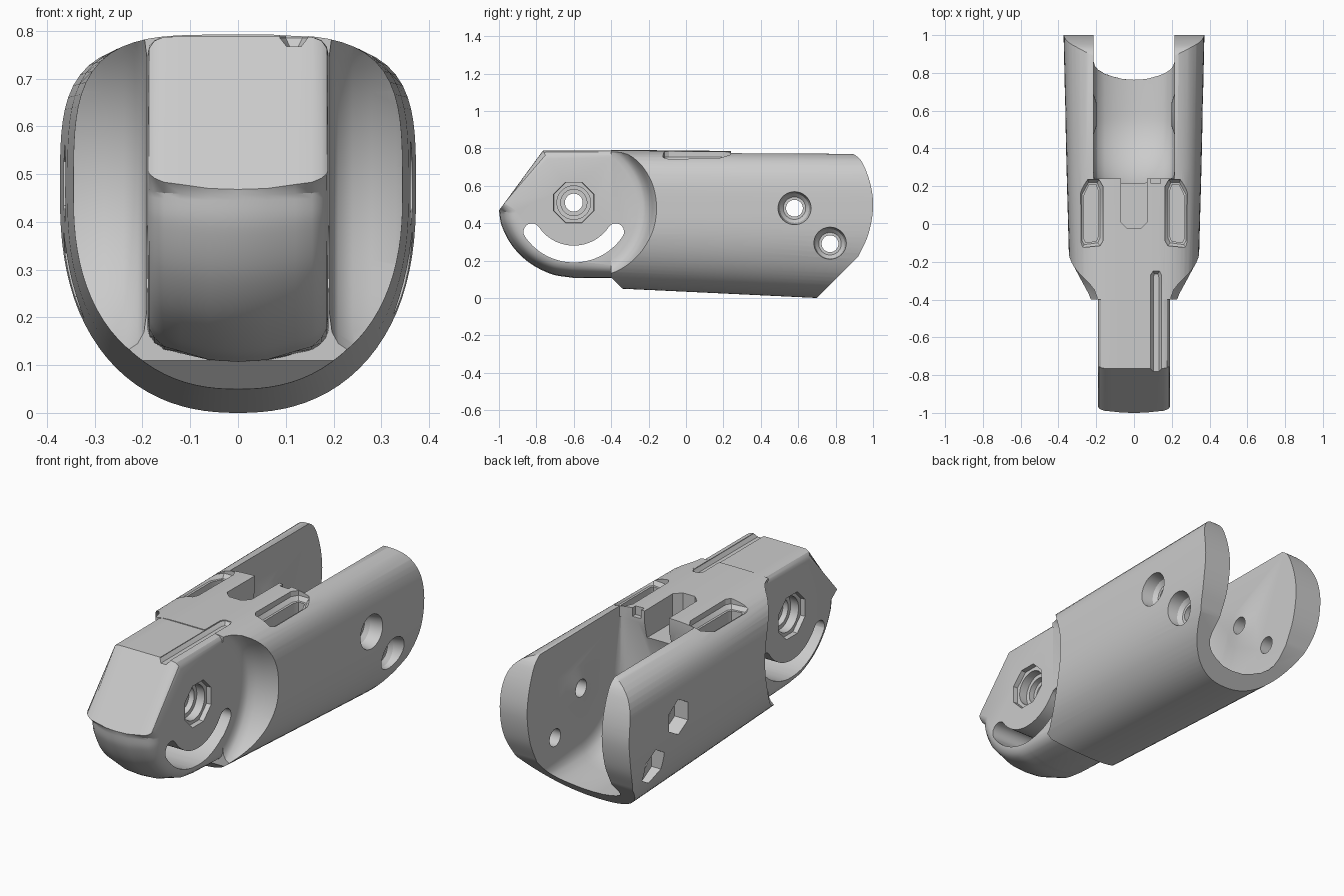
import bpy, bmesh
from math import sin, cos, pi, radians
from mathutils import Vector

if "Cube" in bpy.data.objects:
    bpy.data.objects.remove(bpy.data.objects["Cube"])


def loft(name, rings):
    """Closed solid through rings of equal point count."""
    bm = bmesh.new()
    rows = [[bm.verts.new(p) for p in r] for r in rings]
    n = len(rows[0])
    for a, b in zip(rows, rows[1:]):
        for i in range(n):
            j = (i + 1) % n
            bm.faces.new((a[i], a[j], b[j], b[i]))
    bm.faces.new(rows[0][::-1])
    bm.faces.new(rows[-1])
    bm.normal_update()
    if bm.calc_volume(signed=True) < 0:
        bmesh.ops.reverse_faces(bm, faces=bm.faces[:])
    me = bpy.data.meshes.new(name)
    bm.to_mesh(me)
    bm.free()
    ob = bpy.data.objects.new(name, me)
    bpy.context.collection.objects.link(ob)
    return ob


def volume(me):
    bm = bmesh.new()
    bm.from_mesh(me)
    v = bm.calc_volume()
    bm.free()
    return v


def combine(target, other, op='DIFFERENCE'):
    """Apply a boolean; fall back to another solver if the result collapses."""
    before = volume(target.data)
    mod = target.modifiers.new(op, 'BOOLEAN')
    mod.operation, mod.object = op, other
    done = False
    for solver in ('EXACT', 'MANIFOLD', 'FLOAT'):
        mod.solver = solver
        bpy.context.view_layer.update()
        dg = bpy.context.evaluated_depsgraph_get()
        me = bpy.data.meshes.new_from_object(target.evaluated_get(dg))
        if volume(me) > 0.4 * before:
            done = True
            break
    if not done:
        raise RuntimeError("boolean collapsed: %s, %f -> %f" % (other.name, before, volume(me)))
    target.modifiers.clear()
    target.data = me
    bpy.data.objects.remove(other)


def curve(pts, n=6):
    """Catmull-Rom samples through 2D points."""
    p = [Vector(q) for q in pts]
    p = [2 * p[0] - p[1]] + p + [2 * p[-1] - p[-2]]
    out = []
    for a, b, c, d in zip(p, p[1:], p[2:], p[3:]):
        for k in range(n):
            t = k / n
            out.append(0.5 * (2 * b + (c - a) * t + (2 * a - 5 * b + 4 * c - d) * t * t
                              + (3 * b - a - 3 * c + d) * t ** 3))
    return out + [p[-2]]


def slab(name, outline, levels, lower=None, slide=None):
    """Side outline (y, z) swept along x; each level (x, inset of lower verts, inset of the rest).
    slide = (index, direction) replaces the inset direction of one vertex."""
    pts = [Vector(p) for p in outline]
    lower = lower or (lambda p: False)
    n, norm = len(pts), []
    for i in range(n):
        e1 = (pts[i] - pts[i - 1]).normalized()
        e2 = (pts[(i + 1) % n] - pts[i]).normalized()
        t = (e1 + e2).normalized()
        norm.append(Vector((-t.y, t.x)))
    if slide:
        norm[slide[0]] = Vector(slide[1])
    rings = []
    for x, lo, up in levels:
        q = [p + m * (lo if lower(p) else up) for p, m in zip(pts, norm)]
        rings.append([(x, v.x, v.y) for v in q])
    return loft(name, rings)


def turned(name, y, z, profile, n=40, spin=0.0):
    """Solid turned about an x axis through (y, z); profile of (x, radius)."""
    return loft(name, [[(x, y + r * cos(spin + 2 * pi * i / n), z + r * sin(spin + 2 * pi * i / n))
                        for i in range(n)] for x, r in profile])


def pocket(name, outline, levels):
    """Top outline (x, y) swept along z; levels of (z, inset) toward the centre box."""
    (x0, x1), (y0, y1) = [(min(c), max(c)) for c in zip(*outline)]
    cx, cy, hx, hy = (x0 + x1) / 2, (y0 + y1) / 2, (x1 - x0) / 2, (y1 - y0) / 2
    return loft(name, [[(cx + (x - cx) * (1 - d / hx), cy + (y - cy) * (1 - d / hy), z)
                        for x, y in outline] for z, d in levels])


def mirrored(half):
    return [(-x, a, b) for x, a, b in reversed(half) if x > 0] + half


# Outer shell: superellipse section, slightly tapered to the front
rings = []
for y in (-0.45, 0.3, 1.1):
    w = 0.345 + 0.03 * min(1, (y + 0.15) / 1.1)
    zb, zt = 0.05 - 0.0476 * (y + 0.35), 0.792 - 0.009 * (y + 0.4)
    ring = []
    for i in range(96):
        t = 2 * pi * i / 96
        c, s = cos(t), sin(t)
        k, h = (4.0, zt - 0.45) if s >= 0 else (2.3, 0.45 - zb)
        r = (abs(c) ** k + abs(s) ** k) ** (-1 / k)
        ring.append((w * r * c, y, 0.45 + h * r * s))
    rings.append(ring)
link = loft("finger_link", rings)

# Trim the shell to its side silhouette, front and rear
front = [(-1, -0.1), (-0.19, -0.1), (-0.4, 0.11), (-0.4, 0.9), (-1, 0.9)]
combine(link, slab("front_trim", front, [(-0.5, 0, 0), (0.5, 0, 0)]))
rear = curve([(0.92, 0.22), (0.975, 0.34), (1.0, 0.48), (0.988, 0.6), (0.95, 0.71), (0.91, 0.76), (0.85, 0.785)])
rear = [(0.6, -0.1), (1.3, -0.1), (1.3, 0.9), (0.8, 0.85)] + rear[::-1] + [(0.7, 0.0)]
combine(link, slab("rear_trim", rear, [(-0.5, 0, 0), (0.5, 0, 0)]))

# Dished shoulders beside the front tongue
for s in (-1, 1):
    dish = [(0.192, 0.34), (0.197, 0.37), (0.21, 0.39), (0.24, 0.408), (0.28, 0.42), (0.33, 0.435), (0.42, 0.48)]
    combine(link, turned("shoulder_cut", -0.6, 0.48, [(s * x, r) for x, r in dish], 80))

# Front tongue with bulged underside
nose = curve([(-1.0, 0.468), (-0.985, 0.385), (-0.93, 0.28), (-0.84, 0.19), (-0.72, 0.128), (-0.6, 0.107)], 7)
tongue = nose + [(-0.28, 0.107), (-0.28, 0.788), (-0.765, 0.788)]
half = [(0, 0, 0), (0.06, 0.004, 0), (0.12, 0.022, 0), (0.155, 0.032, 0.001), (0.175, 0.05, 0.01),
        (0.186, 0.07, 0.028), (0.19, 0.09, 0.05)]
combine(link, slab("tongue", tongue, mirrored(half), lambda p: p.y < 0.475, (0, (0.35, 0.47))), 'UNION')

# Rear fork cavity that receives the next tongue
arc = [(0.58 + 0.42 * cos(radians(a)), 0.485 + 0.42 * sin(radians(a))) for a in range(270, 184, -5)]
cavity = [(0.24, 0.72)] + arc[::-1] + [(1.2, 0.06), (1.2, 0.95), (0.24, 0.95)]
half = [(0, 0, 0), (0.06, 0.004, 0), (0.11, 0.018, 0), (0.155, 0.035, 0), (0.19, 0.06, 0), (0.207, 0.085, 0),
        (0.215, 0.12, 0)]
combine(link, slab("cavity", cavity, mirrored(half), lambda p: p.y < 0.7))

# Raised washers on the inner fork walls
for s in (-1, 1):
    combine(link, turned("washer", 0.58, 0.48, [(s * 0.25, 0.13), (s * 0.215, 0.11), (s * 0.198, 0.06)]), 'UNION')

# Fork pin holes: round recess on the right, hex nut recess on the left
for y, z in ((0.58, 0.48), (0.77, 0.29)):
    combine(link, turned("pin_hole", y, z, [(-0.5, 0.045), (0.5, 0.045)], 28))
    combine(link, turned("head_recess", y, z, [(0.45, 0.1), (0.36, 0.088), (0.3, 0.078), (0.28, 0.06)]))
    combine(link, turned("nut_recess", y, z, [(-0.45, 0.092), (-0.285, 0.092)], 6, pi / 2))

# Tongue pivot: stepped octagonal hub on both faces and a through hole
combine(link, turned("pivot_hole", -0.6, 0.51, [(-0.3, 0.048), (0.3, 0.048)], 28))
for s in (-1, 1):
    combine(link, turned("hub_step", -0.6, 0.51, [(s * 0.25, 0.122), (s * 0.165, 0.115)], 8, pi / 8))
    combine(link, turned("hub_bore", -0.6, 0.51, [(s * 0.24, 0.09), (s * 0.12, 0.09), (s * 0.119, 0.07),
                                                  (s * 0.09, 0.07)], 36))


# Curved slot under the pivot
def polar(r, a, cy=-0.6, cz=0.505):
    return (cy + r * cos(radians(a)), cz + r * sin(radians(a)))


slot = [polar(0.315, a) for a in range(214, 327, 4)]
slot += [polar(0.045, a, *polar(0.27, 326)) for a in range(346, 500, 20)]
slot += [polar(0.225, a) for a in range(326, 213, -4)]
slot += [polar(0.045, a, *polar(0.27, 214)) for a in range(54, 200, 20)]
combine(link, slab("arc_slot", slot, [(-0.3, 0, 0), (0.3, 0, 0)]))

# Paired tendon windows on the top
window = [(0.165, -0.09), (0.18, -0.115), (0.275, -0.125), (0.29, -0.105), (0.29, 0.17), (0.245, 0.235),
          (0.185, 0.235), (0.165, 0.2)]
for s in (-1, 1):
    combine(link, pocket("window", [(s * x, y) for x, y in window],
                         [(0.9, 0), (0.755, 0), (0.735, 0.016), (0.734, 0.026), (0.56, 0.026)]))

# Central notch opening into the cavity
notch = [(-0.035, -0.025), (0.035, -0.025), (0.07, 0.01), (0.07, 0.3), (-0.07, 0.3), (-0.07, 0.01)]
combine(link, pocket("notch", notch, [(0.9, 0), (0.64, 0)]))
combine(link, pocket("side_nick", [(0.09, 0.215), (0.14, 0.215), (0.14, 0.3), (0.09, 0.3)], [(0.9, 0), (0.74, 0)]))

# Long cord groove on the right half of the tongue top
groove = [(0.088, -0.8), (0.146, -0.8), (0.146, -0.27), (0.135, -0.25), (0.1, -0.25), (0.088, -0.27)]
combine(link, pocket("groove", groove, [(0.85, -0.001), (0.785, 0), (0.767, 0.014)]))

# Smooth shading with sharp machined edges
bpy.ops.object.select_all(action='DESELECT')
link.select_set(True)
bpy.context.view_layer.objects.active = link
bpy.ops.object.shade_smooth_by_angle(angle=radians(28))
